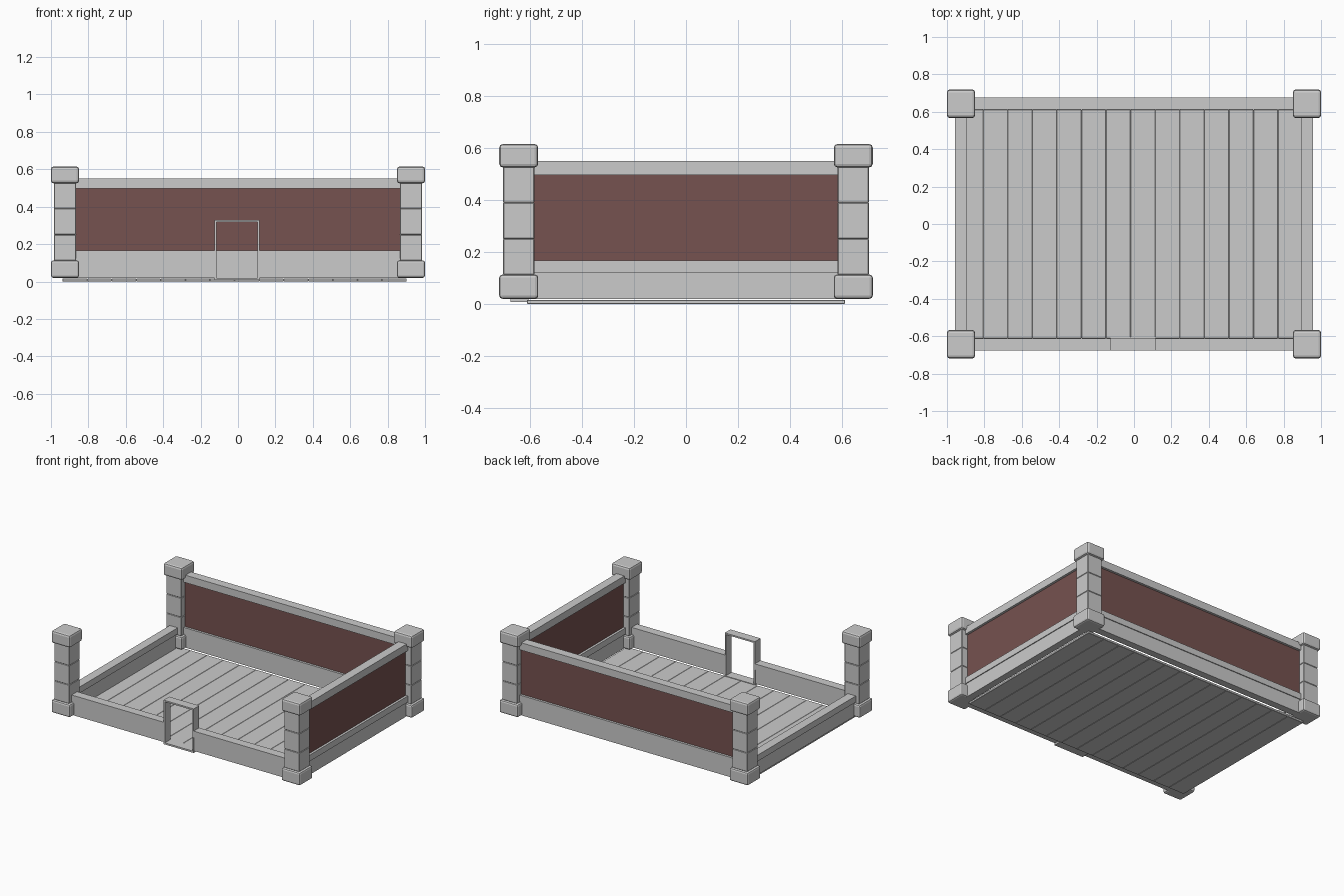
import bpy
import bmesh

if "Cube" in bpy.data.objects:
    bpy.data.objects.remove(bpy.data.objects["Cube"])

CX, CY = 0.925, 0.643      # centres of the columns and walls
IX, IY = 0.865, 0.584      # inner ends of the wall spans
T = 0.064                  # wall thickness

brown = bpy.data.materials.new("brown_panel")
brown.diffuse_color = (0.18, 0.085, 0.08, 1)
brown.use_nodes = True
brown.node_tree.nodes["Principled BSDF"].inputs["Base Color"].default_value = brown.diffuse_color


def box(name, x0, x1, y0, y1, z0, z1, bevel=0, segments=1, mat=None):
    bm = bmesh.new()
    bmesh.ops.create_cube(bm, size=1)
    for v in bm.verts:
        v.co = ((x0 + x1) / 2 + v.co.x * (x1 - x0),
                (y0 + y1) / 2 + v.co.y * (y1 - y0),
                (z0 + z1) / 2 + v.co.z * (z1 - z0))
    if bevel:
        bmesh.ops.bevel(bm, geom=bm.edges[:], offset=bevel, segments=segments,
                        profile=0.5, affect='EDGES')
    mesh = bpy.data.meshes.new(name)
    bm.to_mesh(mesh)
    bm.free()
    ob = bpy.data.objects.new(name, mesh)
    bpy.context.collection.objects.link(ob)
    if mat:
        mesh.materials.append(mat)
    return ob


def wall_part(name, axis, a0, a1, centre, thick, z0, z1, mat=None):
    c0, c1 = centre - thick / 2, centre + thick / 2
    if axis == 'x':
        return box(name, a0, a1, c0, c1, z0, z1, mat=mat)
    return box(name, c0, c1, a0, a1, z0, z1, mat=mat)


def wall(name, axis, a0, a1, centre, full):
    # plinth, ledge on top of it, then panel and handrail on full walls
    wall_part(name + "_plinth", axis, a0, a1, centre, T - 0.012, 0.02, 0.122)
    wall_part(name + "_ledge", axis, a0, a1, centre, T, 0.122, 0.167)
    if full:
        wall_part(name + "_panel", axis, a0, a1, centre, 0.03, 0.167, 0.496, brown)
        wall_part(name + "_top_rail", axis, a0, a1, centre, T, 0.496, 0.55)


# corner columns: base block, three stacked shaft stones, cap
for sx, xn in ((-1, "left"), (1, "right")):
    for sy, yn in ((-1, "front"), (1, "back")):
        x, y = sx * CX, sy * CY
        name = f"{yn}_{xn}_column"

        def block(part, h, z0, z1, bevel, seg):
            box(f"{name}_{part}", x - h, x + h, y - h, y + h, z0, z1, bevel, seg)

        block("base", 0.075, 0.02, 0.113, 0.012, 2)
        for i, (z0, z1) in enumerate(((0.113, 0.25), (0.25, 0.39), (0.39, 0.53))):
            block(f"stone_{i + 1}", 0.06, z0, z1, 0.003, 1)
        block("cap", 0.075, 0.525, 0.615, 0.014, 2)

# walls: back and right are full height, left and front are low
wall("back_wall", 'x', -IX, IX, CY, True)
wall("right_wall", 'y', -IY, IY, CX, True)
wall("left_wall", 'y', -IY, IY, -CX, False)
wall("front_wall_left", 'x', -IX, -0.126, -CY, False)
wall("front_wall_right", 'x', 0.116, IX, -CY, False)

# door frame and threshold
y0, y1 = -CY - T / 2, -CY + T / 2
box("door_left_jamb", -0.126, -0.115, y0, y1, 0.02, 0.317)
box("door_right_jamb", 0.105, 0.116, y0, y1, 0.02, 0.317)
box("door_lintel", -0.126, 0.116, y0, y1, 0.317, 0.328)
box("door_threshold", -0.126, 0.116, y0, -0.605, 0.008, 0.02)

# floor planks
STEP = 0.1314
for i in range(14):
    px = -0.938 + i * STEP
    box(f"floor_plank_{i + 1}", px, px + STEP, -0.611, 0.611, 0, 0.016, 0.002)
